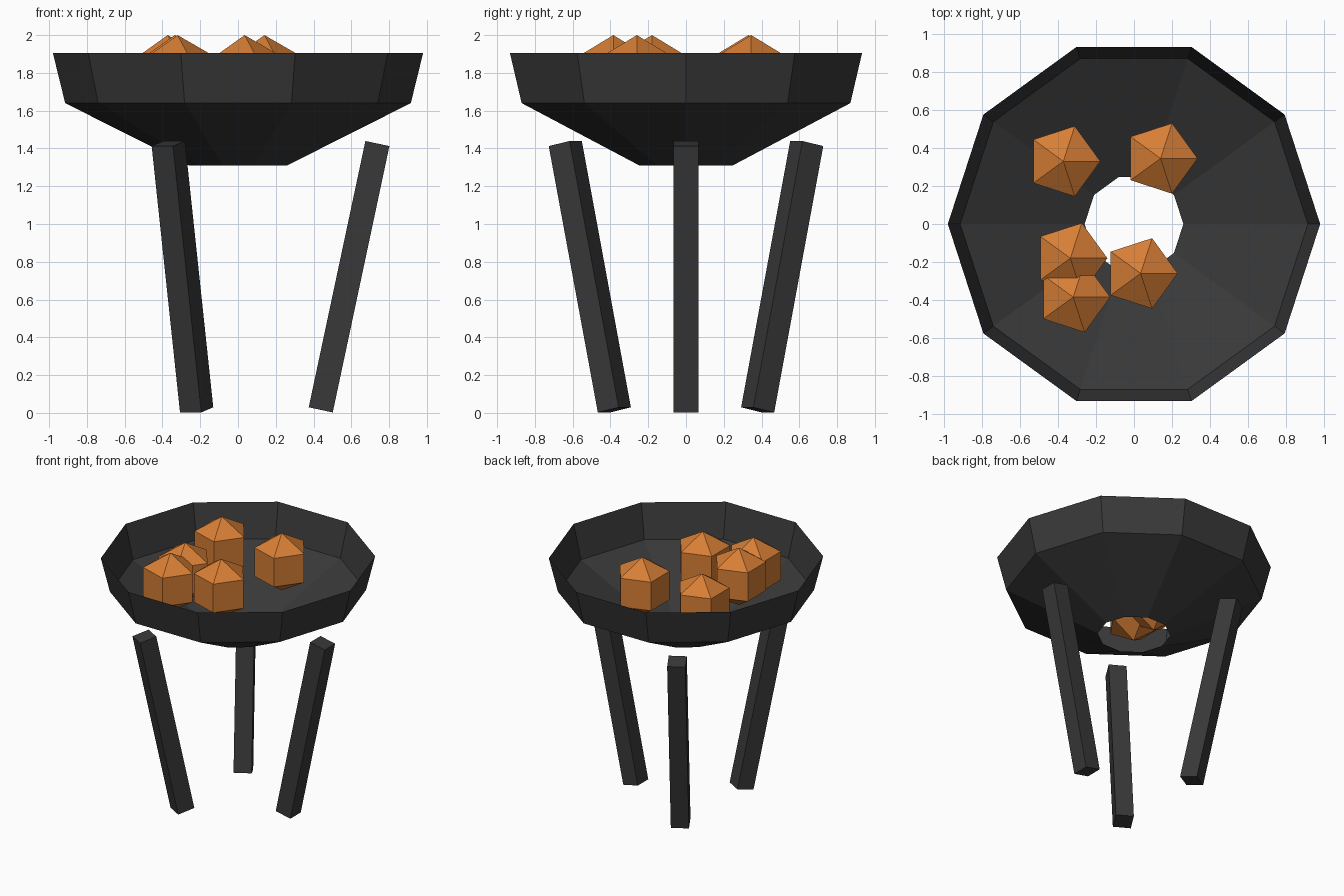
import bpy
import bmesh
from math import cos, sin, pi, radians
from mathutils import Matrix, Vector

cube = bpy.data.objects.get("Cube")
if cube:
    bpy.data.objects.remove(cube, do_unlink=True)


def make_material(name, color):
    mat = bpy.data.materials.new(name)
    mat.use_nodes = True
    mat.diffuse_color = color
    bsdf = next(n for n in mat.node_tree.nodes if n.type == "BSDF_PRINCIPLED")
    bsdf.inputs["Base Color"].default_value = color
    return mat


def make_object(name, bm, mat, location=(0, 0, 0)):
    mesh = bpy.data.meshes.new(name)
    bm.to_mesh(mesh)
    bm.free()
    mesh.materials.append(mat)
    obj = bpy.data.objects.new(name, mesh)
    obj.location = location
    bpy.context.collection.objects.link(obj)
    return obj


def lathe(profile, sides):
    """Revolve (radius, z) points, listed bottom to top, facing outward."""
    bm = bmesh.new()
    rings = []
    for r, z in profile:
        count = sides if r > 0 else 1
        ring = [bm.verts.new((r * cos(2 * pi * i / sides), r * sin(2 * pi * i / sides), z))
                for i in range(count)]
        rings.append(ring * (sides // count))
    for low, high in zip(rings, rings[1:]):
        for i in range(sides):
            j = (i + 1) % sides
            corners = (low[i], low[j], high[j], high[i])
            bm.faces.new(list(dict.fromkeys(corners)))
    return bm


iron = make_material("dark iron", (0.04, 0.04, 0.04, 1))
ember = make_material("ember orange", (0.68, 0.21, 0.035, 1))

# Open ten-sided bowl with a hole in its base
make_object("bowl", lathe([(0.26, 1.31), (0.915, 1.64), (0.98, 1.905)], 10), iron)

# Three square legs splayed outward
foot, top = Vector((0.438, 0, 0.016)), Vector((0.738, 0, 1.426))
axis = top - foot
tilt = Vector((0, 0, 1)).rotation_difference(axis).to_matrix().to_4x4()
for name, angle in (("left_leg", 0), ("back_right_leg", 120), ("front_right_leg", 240)):
    bm = bmesh.new()
    bmesh.ops.create_cube(bm, size=1)
    bm.transform(Matrix.Rotation(radians(angle), 4, "Z")
                 @ Matrix.Translation((foot + top) / 2) @ tilt
                 @ Matrix.Diagonal((0.13, 0.13, axis.length, 1)))
    make_object(name, bm, iron)

# Five-sided glowing coals, pointed at both ends
radius = 0.225
coal = [(radius * sin(a), -radius * cos(a)) for a in (pi / 3, 2 * pi / 3)]
coal = [(0, -radius), *coal, (0, radius)]
spots = [(0.14, 0.345), (-0.372, 0.33), (-0.335, -0.18), (-0.32, -0.385), (0.035, -0.26)]
for number, (x, y) in enumerate(spots, 1):
    make_object(f"coal_{number}", lathe(coal, 5), ember, (x, y, 2 - radius))
